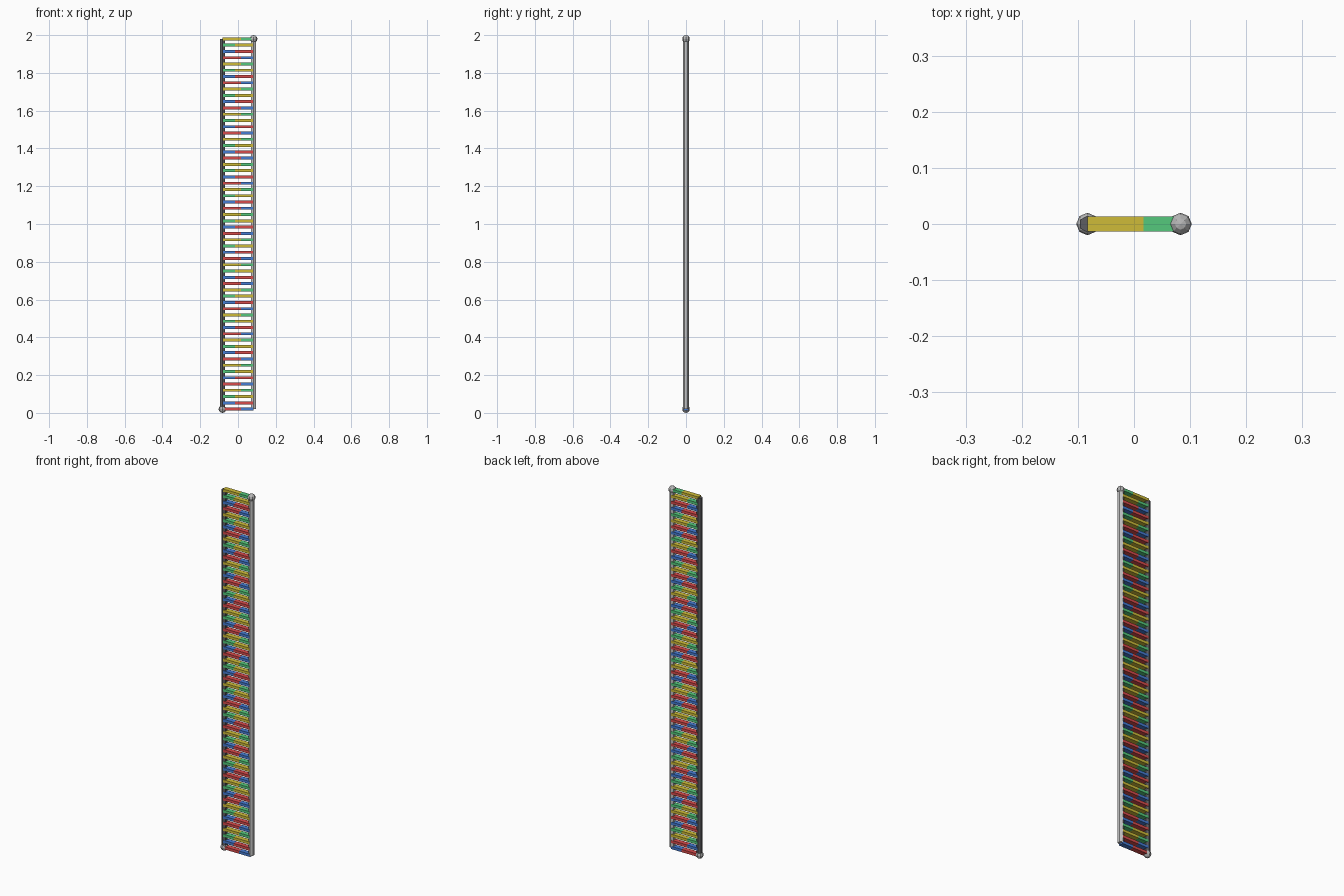
import bpy
import bmesh
import math
from mathutils import Matrix

cube = bpy.data.objects.get("Cube")
if cube:
    bpy.data.objects.remove(cube, do_unlink=True)

HALF = 0.083            # rail distance from the centre
LOW, HIGH = 0.02, 1.98  # rail ends
COUNT = 60              # number of rungs
SPLIT = 0.017           # where a rung changes colour


def material(name, r, g, b):
    mat = bpy.data.materials.new(name)
    mat.use_nodes = True
    mat.diffuse_color = (r, g, b, 1)
    mat.node_tree.nodes["Principled BSDF"].inputs["Base Color"].default_value = (r, g, b, 1)
    return mat


red = material("red", 0.68, 0.07, 0.07)
blue = material("blue", 0.06, 0.2, 0.65)
green = material("green", 0.09, 0.58, 0.2)
yellow = material("yellow", 0.62, 0.5, 0.04)
dark_grey = material("dark_grey", 0.11, 0.11, 0.12)
light_grey = material("light_grey", 0.55, 0.55, 0.55)
ball_grey = material("ball_grey", 0.47, 0.47, 0.47)


def finish(name, bm, mat):
    mesh = bpy.data.meshes.new(name)
    bm.to_mesh(mesh)
    bm.free()
    mesh.materials.append(mat)
    obj = bpy.data.objects.new(name, mesh)
    bpy.context.collection.objects.link(obj)
    return obj


# Hexagonal rails with flat sides facing outwards
def rail(name, x, mat):
    bm = bmesh.new()
    place = Matrix.Translation((x, 0, (LOW + HIGH) / 2)) @ Matrix.Rotation(math.pi / 2, 4, "Z")
    bmesh.ops.create_cone(bm, cap_ends=True, segments=6, radius1=0.015,
                          radius2=0.015, depth=HIGH - LOW, matrix=place)
    # Turn a corner towards y whatever the starting angle
    corner = max(bm.verts, key=lambda v: v.co.y).co
    turn = math.pi / 2 - math.atan2(corner.y, corner.x - x)
    bmesh.ops.rotate(bm, verts=bm.verts, cent=(x, 0, 0),
                     matrix=Matrix.Rotation(turn, 3, "Z"))
    finish(name, bm, mat)


rail("right_rail", -HALF, dark_grey)
rail("left_rail", HALF, light_grey)


# Faceted end balls, one at the foot and one at the head
def ball(name, x, z):
    bm = bmesh.new()
    bmesh.ops.create_uvsphere(bm, u_segments=8, v_segments=6, radius=0.02,
                              matrix=Matrix.Translation((x, 0, z)))
    finish(name, bm, ball_grey)


ball("bottom_ball", -HALF, LOW)
ball("top_ball", HALF, HIGH)


# Flat rungs, each made of a long and a short half
def bar(name, x1, x2, z, mat):
    bm = bmesh.new()
    place = Matrix.Translation(((x1 + x2) / 2, 0, z)) @ Matrix.Diagonal((x2 - x1, 0.027, 0.015, 1))
    bmesh.ops.create_cube(bm, size=1, matrix=place)
    finish(name, bm, mat)


pairs = [(red, blue, SPLIT), (blue, red, -SPLIT),
         (green, yellow, -SPLIT), (yellow, green, SPLIT)]
for i in range(COUNT):
    z = LOW + (HIGH - LOW) * i / (COUNT - 1)
    first, second, split = pairs[i % 4]
    bar(f"rung_right_half_{i + 1}", -HALF, split, z, first)
    bar(f"rung_left_half_{i + 1}", split, HALF, z, second)
